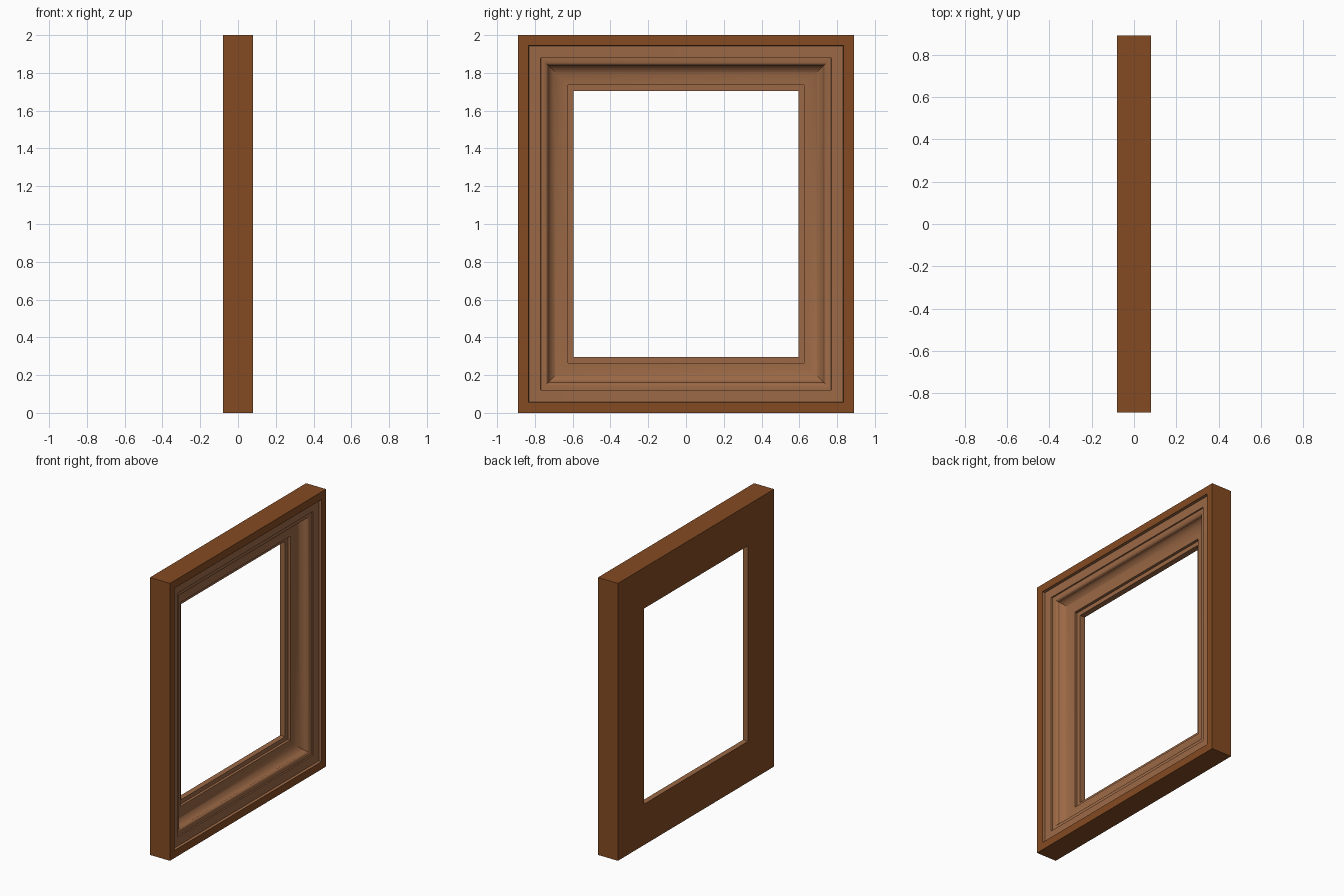
import bpy, bmesh, math

if "Cube" in bpy.data.objects:
    bpy.data.objects.remove(bpy.data.objects["Cube"])

HALF_Y, HEIGHT, BACK, FRONT = 0.89, 2.0, -0.08, 0.08


def material(name, color):
    m = bpy.data.materials.new(name)
    m.diffuse_color = (*color, 1.0)
    m.use_nodes = True
    m.node_tree.nodes["Principled BSDF"].inputs["Base Color"].default_value = m.diffuse_color
    return m


def ring(name, profile, mat, smooth=False):
    """Sweep a profile of (inset from outer edge, x) round the rectangle with mitred corners."""
    bm = bmesh.new()
    loops = []
    for d, x in profile:
        y, lo, hi = HALF_Y - d, d, HEIGHT - d
        loops.append([bm.verts.new((x, sy, z)) for sy, z in
                      ((-y, lo), (y, lo), (y, hi), (-y, hi))])
    for a, b in zip(loops, loops[1:]):
        for i in range(4):
            j = (i + 1) % 4
            bm.faces.new((a[i], a[j], b[j], b[i]))
    me = bpy.data.meshes.new(name)
    bm.to_mesh(me)
    bm.free()
    ob = bpy.data.objects.new(name, me)
    bpy.context.collection.objects.link(ob)
    me.materials.append(mat)
    if smooth:
        bpy.context.view_layer.objects.active = ob
        ob.select_set(True)
        bpy.ops.object.shade_smooth_by_angle(angle=math.radians(30))
        ob.select_set(False)
    return ob


dark = material("dark brown wood", (0.23, 0.070, 0.016))
light = material("light brown wood", (0.33, 0.140, 0.060))

# outer casing: back, sides and front rim
ring("outer_frame", [(0.295, BACK), (0.0, BACK), (0.0, FRONT), (0.055, FRONT)], dark)

# moulding: step, flat band, rounded nose, concave cove, inner lip, opening wall
profile = [(0.055, FRONT), (0.058, 0.062), (0.12, 0.060), (0.122, 0.052)]
for i in range(1, 7):                      # rounded nose
    t = math.radians(15 * i)
    profile.append((0.122 + 0.036 * math.sin(t), 0.037 + 0.015 * math.cos(t)))
for i in range(0, 13):                     # concave cove
    t = math.radians(6.5 * i)
    profile.append((0.265 - 0.105 * math.cos(t), 0.035 - 0.055 * math.sin(t)))
profile += [(0.265, -0.02), (0.265, -0.04), (0.295, -0.04), (0.295, BACK)]
ring("inner_moulding", profile, light, smooth=True)
